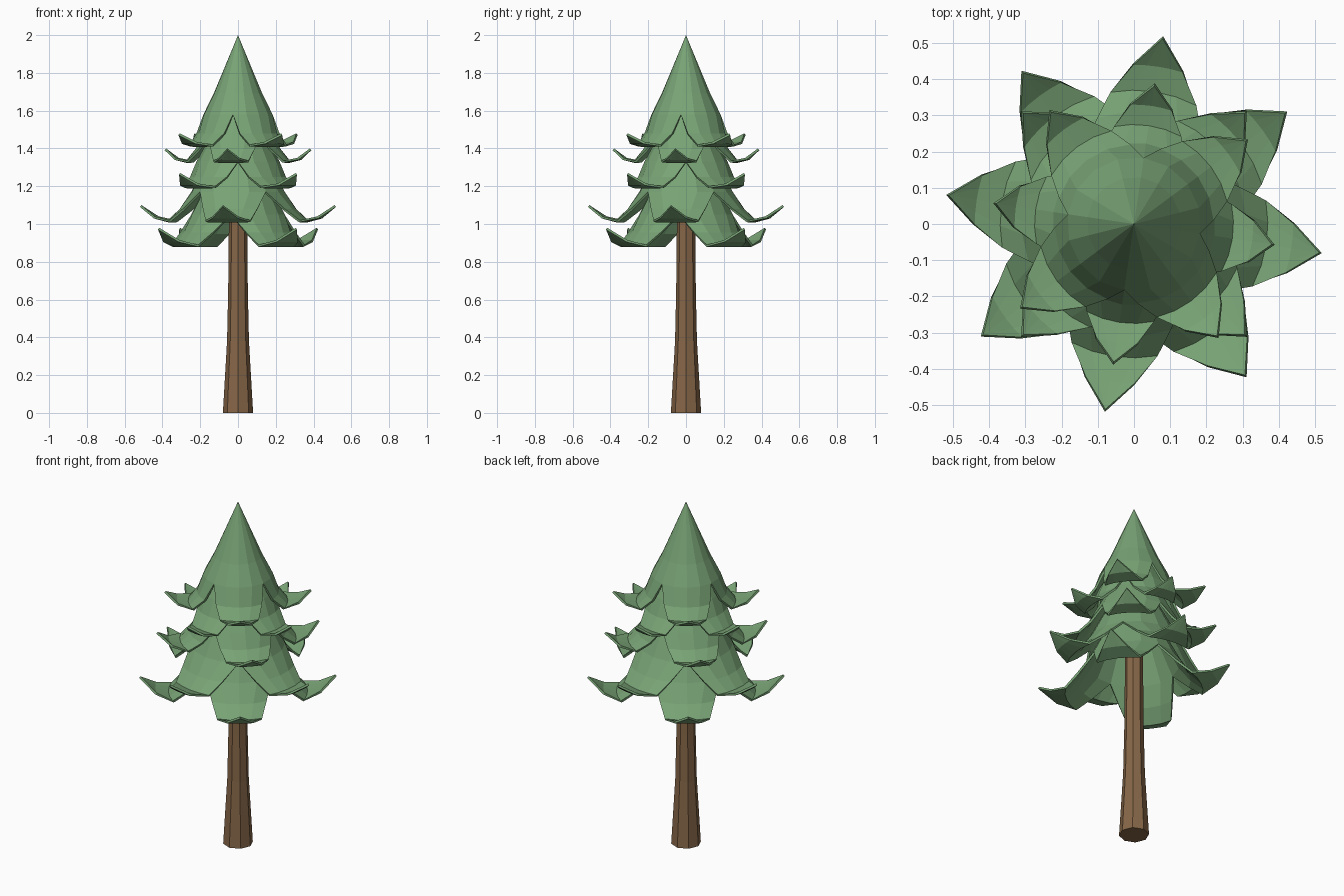
import bpy, bmesh
from math import sin, cos, radians

if "Cube" in bpy.data.objects:
    bpy.data.objects.remove(bpy.data.objects["Cube"])


def material(name, rgb):
    m = bpy.data.materials.new(name)
    m.diffuse_color = (*rgb, 1)
    m.use_nodes = True
    m.node_tree.nodes["Principled BSDF"].inputs["Base Color"].default_value = m.diffuse_color
    return m


green = material("needles", (0.19, 0.37, 0.18))
brown = material("bark", (0.24, 0.135, 0.065))


def finish(name, bm, mat):
    bmesh.ops.remove_doubles(bm, verts=bm.verts, dist=0.0005)
    me = bpy.data.meshes.new(name)
    bm.to_mesh(me)
    bm.free()
    me.materials.append(mat)
    ob = bpy.data.objects.new(name, me)
    bpy.context.collection.objects.link(ob)
    return ob


def skirt(name, turn, rows, petals=4, cols=4):
    """Ring of drooping petals; rows are (radius, height, half angle)."""
    bm = bmesh.new()
    for p in range(petals):
        mid = turn + p * 360 / petals
        grid = []
        for r, z, half in rows:
            line = []
            for c in range(cols + 1):
                a = radians(mid + half * (2 * c / cols - 1))
                line.append(bm.verts.new((r * cos(a), r * sin(a), z)))
            grid.append(line)
        for up, low in zip(grid, grid[1:]):
            for c in range(cols):
                bm.faces.new((up[c], low[c], low[c + 1], up[c + 1]))
    ob = finish(name, bm, green)
    mod = ob.modifiers.new("thickness", "SOLIDIFY")
    mod.thickness = 0.012
    mod.offset = -1


# Foliage tiers, top to bottom: apex, full ring, notch ring, petal, fold, upturned tip
skirt("foliage_top", 36.6, [(0, 2.0, 45), (0.13, 1.69, 45), (0.185, 1.58, 45),
      (0.22, 1.48, 34), (0.265, 1.42, 23), (0.325, 1.435, 11), (0.385, 1.48, 0)])
skirt("foliage_upper", -8.4, [(0, 1.88, 45), (0.13, 1.60, 45), (0.19, 1.49, 45),
      (0.225, 1.40, 32), (0.275, 1.335, 20), (0.33, 1.35, 10), (0.385, 1.40, 0)])
skirt("foliage_middle", 45, [(0, 1.78, 45), (0.15, 1.46, 45), (0.22, 1.33, 45),
      (0.26, 1.25, 32), (0.31, 1.20, 22), (0.37, 1.215, 10), (0.433, 1.27, 0)])
skirt("foliage_lower", -8.8, [(0, 1.66, 45), (0.18, 1.31, 45), (0.25, 1.17, 45),
      (0.31, 1.08, 28), (0.37, 1.02, 19), (0.44, 1.04, 9), (0.518, 1.10, 0)])
skirt("foliage_bottom", 36.3, [(0, 1.54, 45), (0.18, 1.19, 45), (0.25, 1.05, 45),
      (0.31, 0.955, 28), (0.37, 0.89, 19), (0.44, 0.915, 9), (0.518, 0.98, 0)])

# Eight-sided flared trunk
bm = bmesh.new()
rings = []
for r, z in [(0.08, 0), (0.058, 0.38), (0.052, 0.65), (0.046, 1.25)]:
    rings.append([bm.verts.new((r * cos(radians(45 * i)), r * sin(radians(45 * i)), z))
                  for i in range(8)])
for a, b in zip(rings, rings[1:]):
    for i in range(8):
        j = (i + 1) % 8
        bm.faces.new((a[i], a[j], b[j], b[i]))
bm.faces.new(rings[0][::-1])
bm.faces.new(rings[-1])
finish("trunk", bm, brown)
